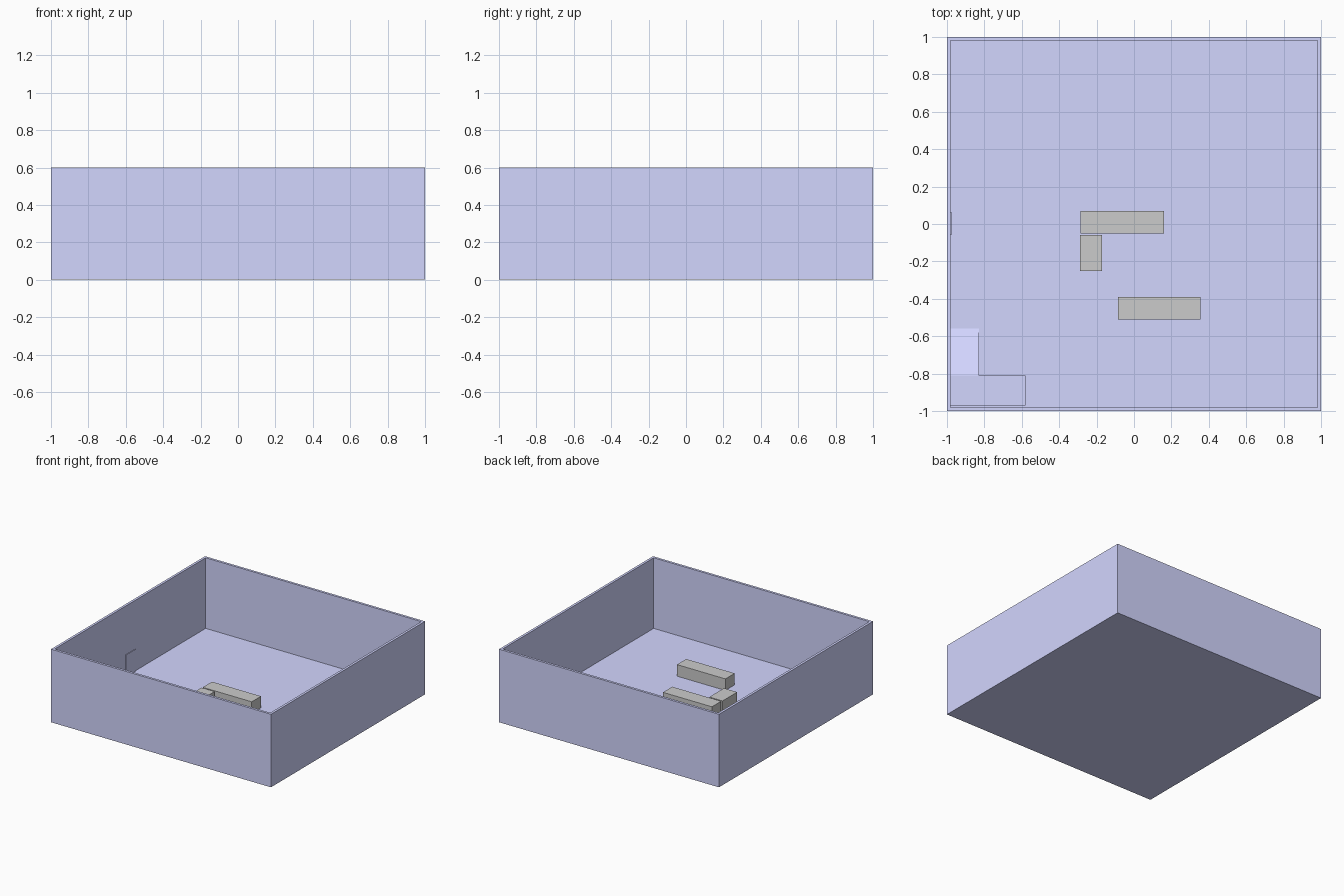
import bpy

if "Cube" in bpy.data.objects:
    bpy.data.objects.remove(bpy.data.objects["Cube"])

blue = bpy.data.materials.new("arena_blue")
blue.diffuse_color = (0.65, 0.67, 1.0, 1.0)
blue.use_nodes = True
blue.node_tree.nodes["Principled BSDF"].inputs["Base Color"].default_value = blue.diffuse_color

FLOOR = 0.02   # floor thickness
TOP = 0.12     # top of platform and ramp


def prism(name, profile, axis, lo, hi, mat=None):
    """Extrude a closed 2D profile along axis 'x' (profile y,z) or 'z' (profile x,y)."""
    def place(p, t):
        return (t, p[0], p[1]) if axis == 'x' else (p[0], p[1], t)
    n = len(profile)
    verts = [place(p, t) for t in (lo, hi) for p in profile]
    faces = [list(range(n))[::-1], list(range(n, 2 * n))]
    faces += [[i, (i + 1) % n, n + (i + 1) % n, n + i] for i in range(n)]
    mesh = bpy.data.meshes.new(name)
    mesh.from_pydata(verts, [], faces)
    obj = bpy.data.objects.new(name, mesh)
    bpy.context.collection.objects.link(obj)
    if mat:
        mesh.materials.append(mat)
    return obj


def box(name, x0, x1, y0, y1, z0, z1, mat=None):
    return prism(name, [(x0, y0), (x1, y0), (x1, y1), (x0, y1)], 'z', z0, z1, mat)


# Floor and four thin walls
box("floor", -1, 1, -1, 1, 0, FLOOR, blue)
box("wall_left", -1, -0.98, -1, 1, 0, 0.6, blue)
box("wall_right", 0.98, 1, -1, 1, 0, 0.6, blue)
box("wall_front", -0.98, 0.98, -1, -0.98, 0, 0.6, blue)
box("wall_back", -0.98, 0.98, 0.98, 1, 0, 0.6, blue)

# Thin door panel on the left wall
box("door_panel", -0.98, -0.975, -0.06, 0.065, FLOOR, 0.2, blue)

# Corner platform with a ramp leading up to it
box("platform", -0.98, -0.58, -0.97, -0.81, FLOOR, TOP, blue)
prism("ramp", [(-0.81, FLOOR), (-0.56, FLOOR), (-0.81, TOP)], 'x', -0.98, -0.83, blue)

# Grey obstacle blocks
blocks = [(-0.285, 0.16, -0.05, 0.07),
          (-0.29, -0.17, -0.25, -0.06),
          (-0.085, 0.355, -0.51, -0.39)]
for i, (x0, x1, y0, y1) in enumerate(blocks, 1):
    box(f"obstacle_block_{i}", x0, x1, y0, y1, FLOOR, 0.115)
